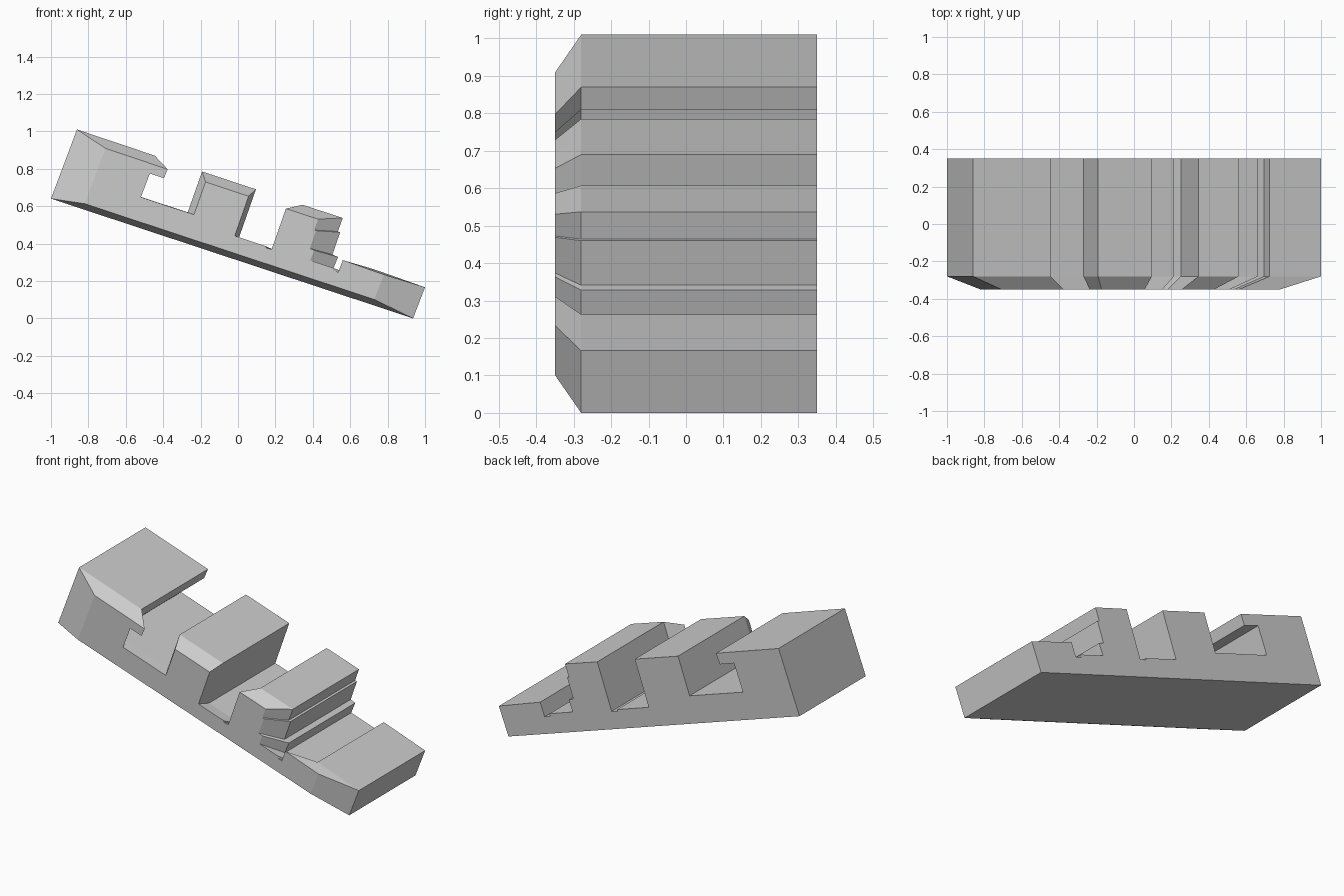
import bpy, bmesh

if "Cube" in bpy.data.objects:
    bpy.data.objects.remove(bpy.data.objects["Cube"])

# Side outline (x, z) of the sloping notched bar, read from lower left clockwise
PROFILE = [
    (-1.0, 0.64), (-0.861, 1.01),                                   # high end
    (-0.445, 0.87), (-0.47, 0.81), (-0.564, 0.842), (-0.624, 0.684),  # hooked first block
    (-0.269, 0.567), (-0.192, 0.785), (0.096, 0.69), (0.003, 0.425),  # second block
    (0.214, 0.355), (0.211, 0.345), (0.25, 0.335),                  # small step in the floor
    (0.345, 0.607), (0.56, 0.537), (0.534, 0.464), (0.546, 0.46),   # third block
    (0.505, 0.341), (0.535, 0.328), (0.508, 0.262),                 # stepped lip
    (0.663, 0.21), (0.659, 0.195), (0.695, 0.183),                  # groove
    (0.725, 0.263), (1.0, 0.166), (0.936, 0.0),                     # low end
]
BACK, SHOULDER, FRONT = 0.35, -0.28, -0.35
SCALE, CX, CZ = 0.8, -0.1, 0.505    # front face shrinks towards this centre


def ring(bm, y, s):
    return [bm.verts.new((CX + (x - CX) * s, y, CZ + (z - CZ) * s)) for x, z in PROFILE]


# Notched bar: straight body plus tapered front
bm = bmesh.new()
rings = [ring(bm, BACK, 1), ring(bm, SHOULDER, 1), ring(bm, FRONT, SCALE)]
n = len(PROFILE)
for a, b in zip(rings, rings[1:]):
    for i in range(n):
        j = (i + 1) % n
        bm.faces.new((a[i], a[j], b[j], b[i]))
bm.faces.new(rings[0])
bm.faces.new(rings[-1])
bmesh.ops.recalc_face_normals(bm, faces=bm.faces)
mesh = bpy.data.meshes.new("notched_bar")
bm.to_mesh(mesh)
bm.free()

grey = bpy.data.materials.new("light grey")
grey.diffuse_color = (0.6, 0.6, 0.6, 1)
grey.use_nodes = True
grey.node_tree.nodes["Principled BSDF"].inputs["Base Color"].default_value = grey.diffuse_color
mesh.materials.append(grey)
bpy.context.collection.objects.link(bpy.data.objects.new("notched_bar", mesh))
